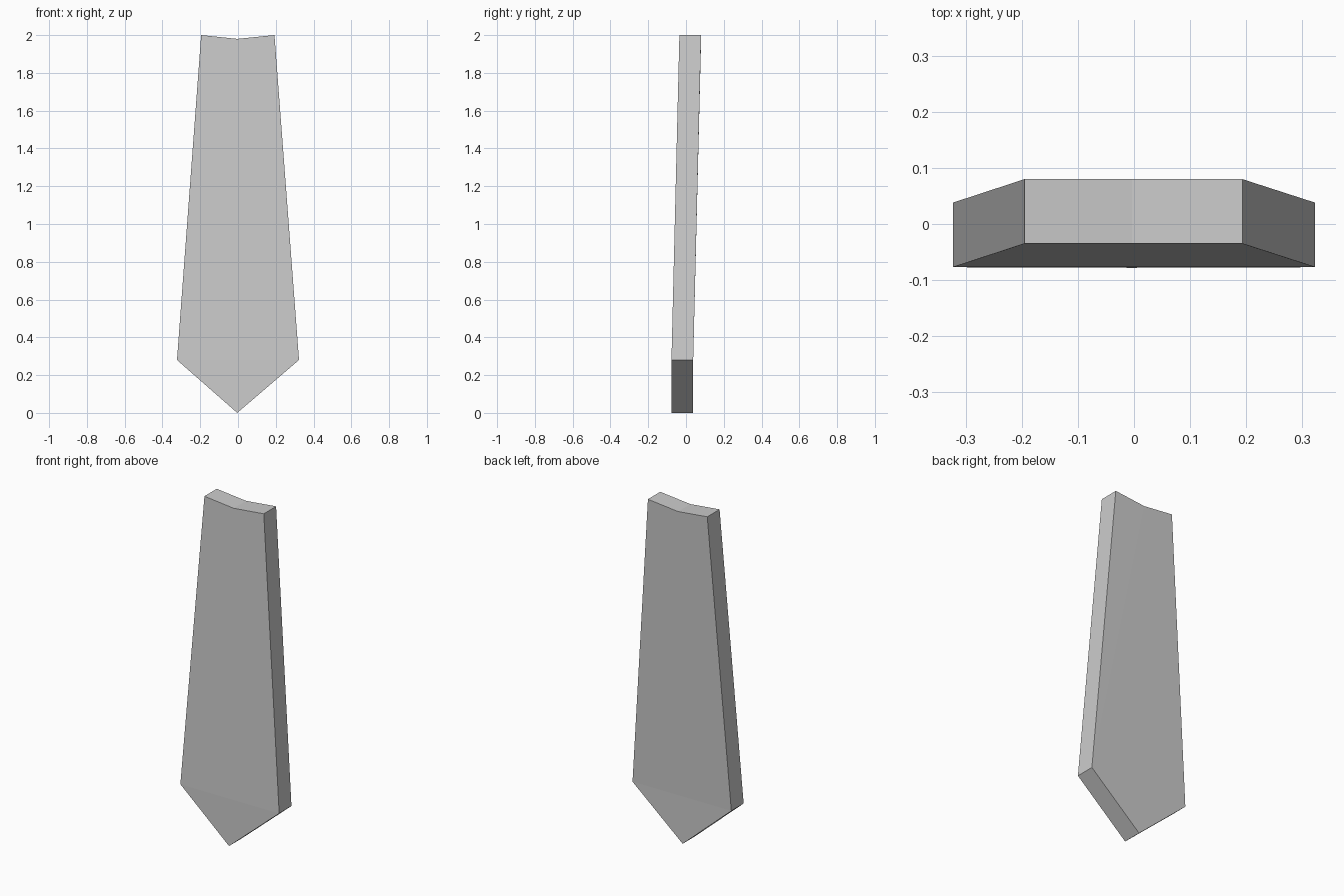
import bpy
import bmesh

if "Cube" in bpy.data.objects:
    bpy.data.objects.remove(bpy.data.objects["Cube"])

THICKNESS = 0.115

# Front outline (x, y, z): notched top, flared sides, pointed tip; leans back towards the top
outline = [
    (-0.004, -0.078, 0.0),
    (0.323, -0.077, 0.28),
    (0.193, -0.035, 2.0),
    (-0.004, -0.035, 1.98),
    (-0.195, -0.035, 2.0),
    (-0.323, -0.077, 0.28),
]
panels = [(0, 1, 5), (1, 3, 5), (1, 2, 3), (3, 4, 5)]

bm = bmesh.new()
front = [bm.verts.new(p) for p in outline]
back = [bm.verts.new((x, y + THICKNESS, z)) for x, y, z in outline]

# Front and back faces
for panel in panels:
    bm.faces.new([front[i] for i in panel])
    bm.faces.new([back[i] for i in reversed(panel)])

# Rim around the outline
n = len(outline)
for i in range(n):
    j = (i + 1) % n
    bm.faces.new((front[j], front[i], back[i], back[j]))
bmesh.ops.recalc_face_normals(bm, faces=bm.faces)

mesh = bpy.data.meshes.new("tapered_blade")
bm.to_mesh(mesh)
bm.free()
blade = bpy.data.objects.new("tapered_blade", mesh)
bpy.context.collection.objects.link(blade)
